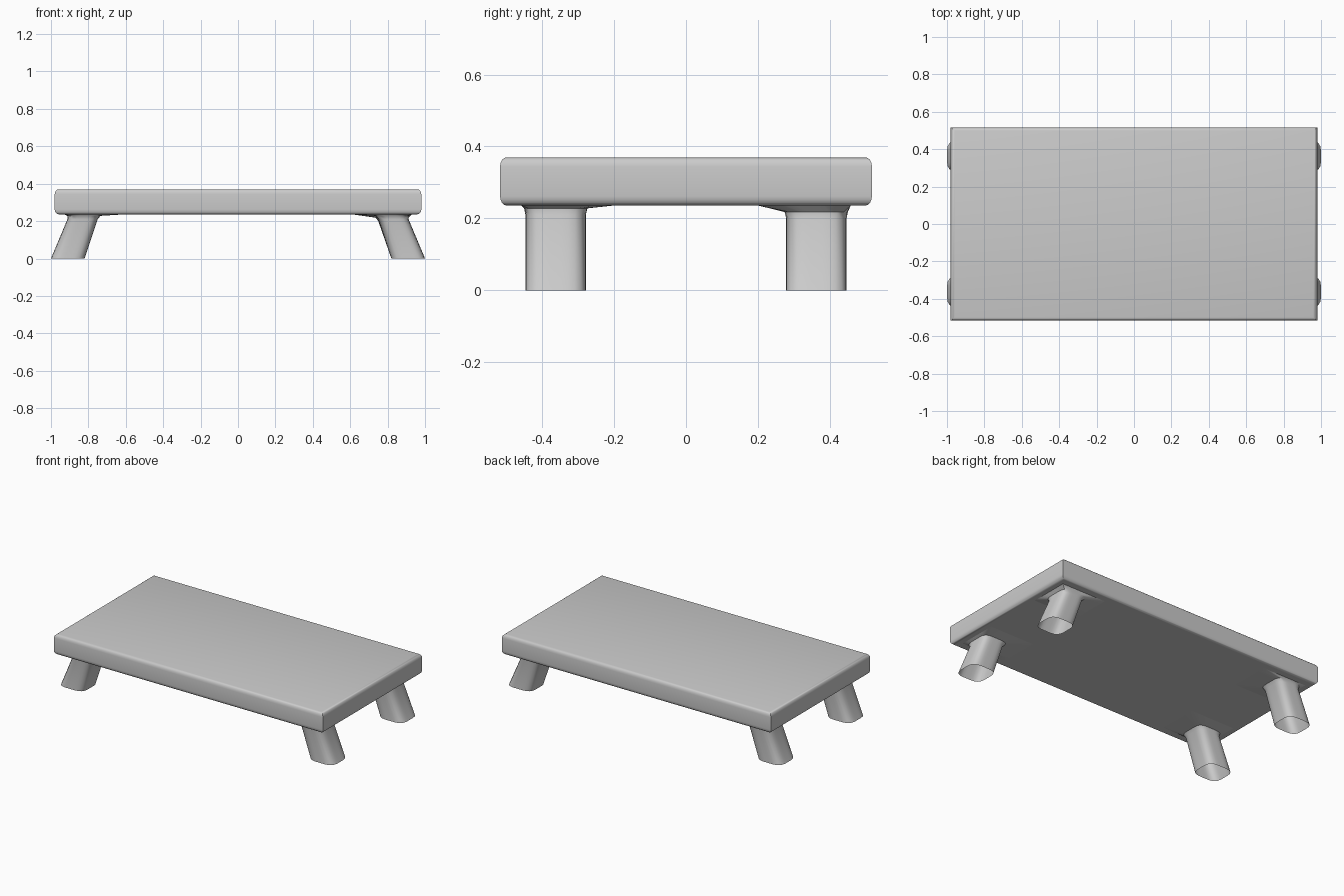
import bpy, bmesh
from math import sin, cos, pi

if "Cube" in bpy.data.objects:
    bpy.data.objects.remove(bpy.data.objects["Cube"])

HX, HY, Z0, Z1 = 0.98, 0.517, 0.236, 0.37     # tabletop half sizes and heights
BX, BY, BZ = 0.022, 0.018, 0.026              # rounding of the tabletop edges
FX, FY = (0.61, 0.93), (0.2, 0.458)           # flared socket around each leg


def finish(bm, name):
    mesh = bpy.data.meshes.new(name)
    bm.to_mesh(mesh)
    bm.free()
    ob = bpy.data.objects.new(name, mesh)
    bpy.context.collection.objects.link(ob)
    bpy.ops.object.select_all(action='DESELECT')
    ob.select_set(True)
    bpy.context.view_layer.objects.active = ob
    bpy.ops.object.shade_smooth_by_angle(angle=0.7)
    return ob


def bridge(bm, upper, lower):
    n = len(upper)
    for i in range(n):
        j = (i + 1) % n
        bm.faces.new((upper[i], lower[i], lower[j], upper[j]))


# tabletop: stacked rectangles with rounded edges, open where the legs join
def tabletop():
    bm = bmesh.new()
    steps = [k / 4 * pi / 2 for k in range(5)]
    prof = [(1 - sin(a), Z1 - BZ * (1 - cos(a))) for a in steps]
    prof += [(1 - cos(a), Z0 + BZ * (1 - sin(a))) for a in steps]
    rings = []
    for t, z in prof:
        x, y = HX - BX * t, HY - BY * t
        rings.append([bm.verts.new((sx * x, sy * y, z))
                      for sx, sy in ((-1, -1), (1, -1), (1, 1), (-1, 1))])
    for a, b in zip(rings, rings[1:]):
        bridge(bm, a, b)
    bm.faces.new(rings[0])
    # underside grid with four holes
    ex, ey = HX - BX, HY - BY
    xs = (-ex, -FX[1], -FX[0], FX[0], FX[1], ex)
    ys = (-ey, -FY[1], -FY[0], FY[0], FY[1], ey)
    g = [[bm.verts.new((x, y, Z0)) for y in ys] for x in xs]
    for i in range(5):
        for j in range(5):
            if i in (1, 3) and j in (1, 3):
                continue
            bm.faces.new((g[i][j], g[i][j + 1], g[i + 1][j + 1], g[i + 1][j]))
    finish(bm, "tabletop")


def ring(bm, cx, cy, rx, ry, z, p, n=32):
    out = []
    for i in range(n):
        c, s = cos(2 * pi * i / n), sin(2 * pi * i / n)
        m = max(abs(c), abs(s))
        r = 1 / m if p is None else (abs(c) ** p + abs(s) ** p) ** (-1 / p)
        out.append(bm.verts.new((cx + rx * r * c, cy + ry * r * s, z)))
    return out


# leg: splayed open tube, rounded-square section, flaring into the underside
def leg(sx, sy, name):
    bm = bmesh.new()
    drop = 0.212 if sx > 0 and sy > 0 else 0.222
    rings = [
        ring(bm, sx * sum(FX) / 2, sy * sum(FY) / 2,
             (FX[1] - FX[0]) / 2, (FY[1] - FY[0]) / 2, Z0, None),
        ring(bm, sx * 0.824, sy * 0.362, 0.088, 0.088, drop + 0.006, 5),
        ring(bm, sx * 0.831, sy * 0.3625, 0.081, 0.084, drop - 0.012, 4),
        ring(bm, sx * 0.91, sy * 0.3625, 0.09, 0.084, 0, 4),
    ]
    for a, b in zip(rings, rings[1:]):
        bridge(bm, a, b)
    finish(bm, name)


tabletop()
for sx, side in ((-1, "left"), (1, "right")):
    for sy, end in ((-1, "front"), (1, "back")):
        leg(sx, sy, f"{end}_{side}_leg")
